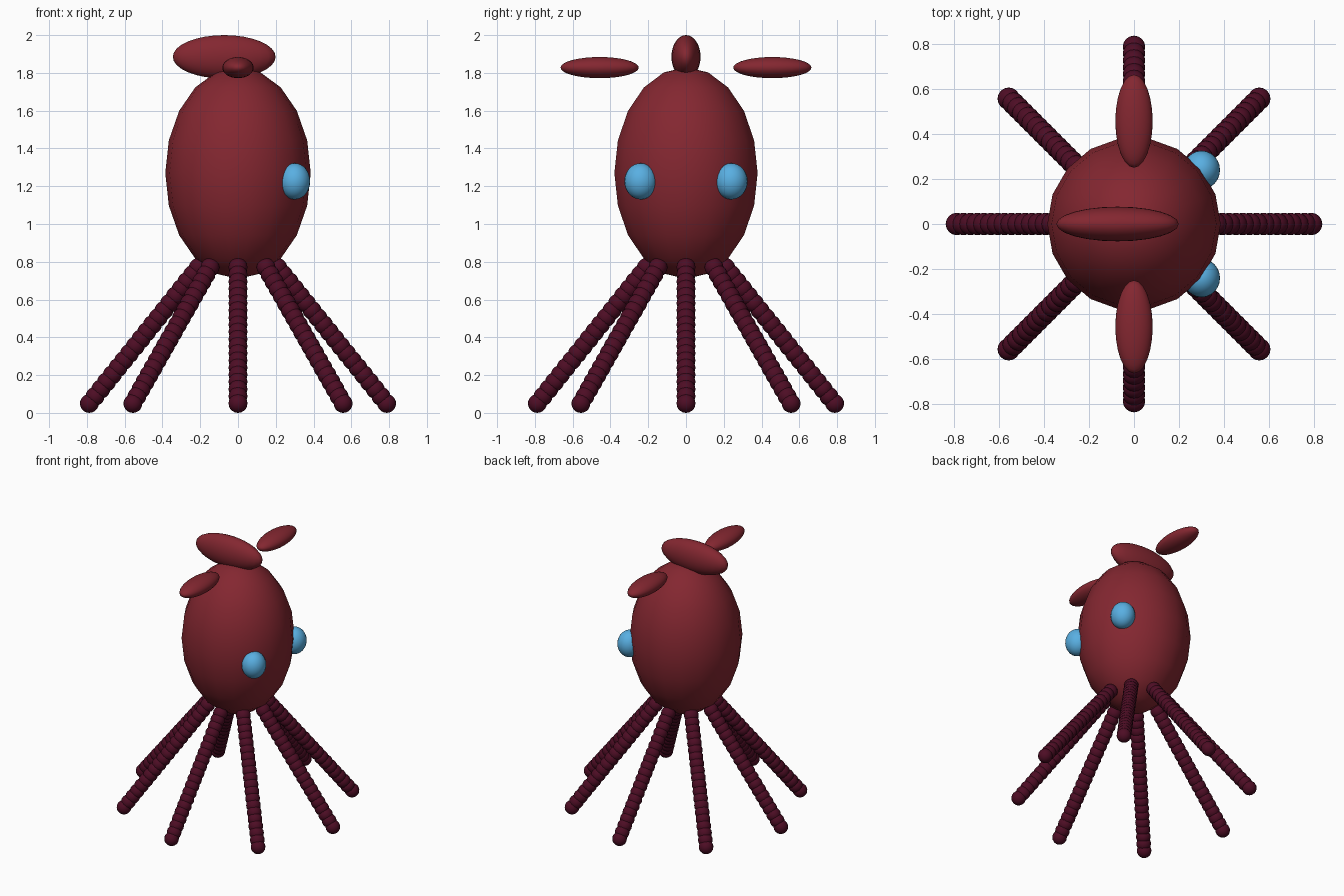
import bpy
from math import cos, sin, pi, radians
from mathutils import Vector

if "Cube" in bpy.data.objects:
    bpy.data.objects.remove(bpy.data.objects["Cube"], do_unlink=True)


def material(name, color):
    mat = bpy.data.materials.new(name)
    mat.use_nodes = True
    mat.diffuse_color = color
    mat.node_tree.nodes["Principled BSDF"].inputs["Base Color"].default_value = color
    return mat


skin = material("dark red skin", (0.23, 0.020, 0.030, 1))
arm = material("deep maroon", (0.075, 0.004, 0.018, 1))
eye_blue = material("sky blue", (0.10, 0.43, 0.76, 1))


def ellipsoid(name, center, radii, mat, segments=24, rings=16, turn=0):
    """Smooth sphere scaled to the given half-sizes."""
    bpy.ops.mesh.primitive_uv_sphere_add(segments=segments, ring_count=rings, radius=1)
    obj = bpy.context.object
    obj.name = name
    obj.rotation_euler.z = turn
    bpy.ops.object.transform_apply(location=False, rotation=True, scale=False)
    obj.scale = radii
    obj.location = center
    bpy.ops.object.transform_apply(location=False, rotation=False, scale=True)
    obj.data.materials.append(mat)
    bpy.ops.object.shade_smooth()
    return obj


# Body
ellipsoid("body", (0, 0, 1.27), (0.385, 0.385, 0.56), skin, 18, 10, radians(90))

# Fins: one crest on top, one floating at each side
ellipsoid("crest_fin", (-0.073, 0, 1.885), (0.272, 0.077, 0.115), skin)
for side, y in (("right", -1), ("left", 1)):
    ellipsoid(side + "_fin", (0, 0.457 * y, 1.828), (0.083, 0.207, 0.056), skin)
    ellipsoid(side + "_eye", (0.30, 0.24 * y, 1.226), (0.082, 0.086, 0.096), eye_blue)

# Tentacles: eight straight rows of overlapping beads
BEADS = 20
for i in range(8):
    angle = i * pi / 4
    out = Vector((cos(angle), sin(angle), 0))
    top = out * 0.21 + Vector((0, 0, 0.77))
    tip = out * 0.787 + Vector((0, 0, 0.05))
    beads = [ellipsoid("bead", top.lerp(tip, k / (BEADS - 1)), (0.05, 0.05, 0.05), arm, 16, 10)
             for k in range(BEADS)]
    bpy.ops.object.select_all(action="DESELECT")
    for bead in beads:
        bead.select_set(True)
    bpy.context.view_layer.objects.active = beads[0]
    bpy.ops.object.join()
    beads[0].name = f"tentacle_{i + 1}"
